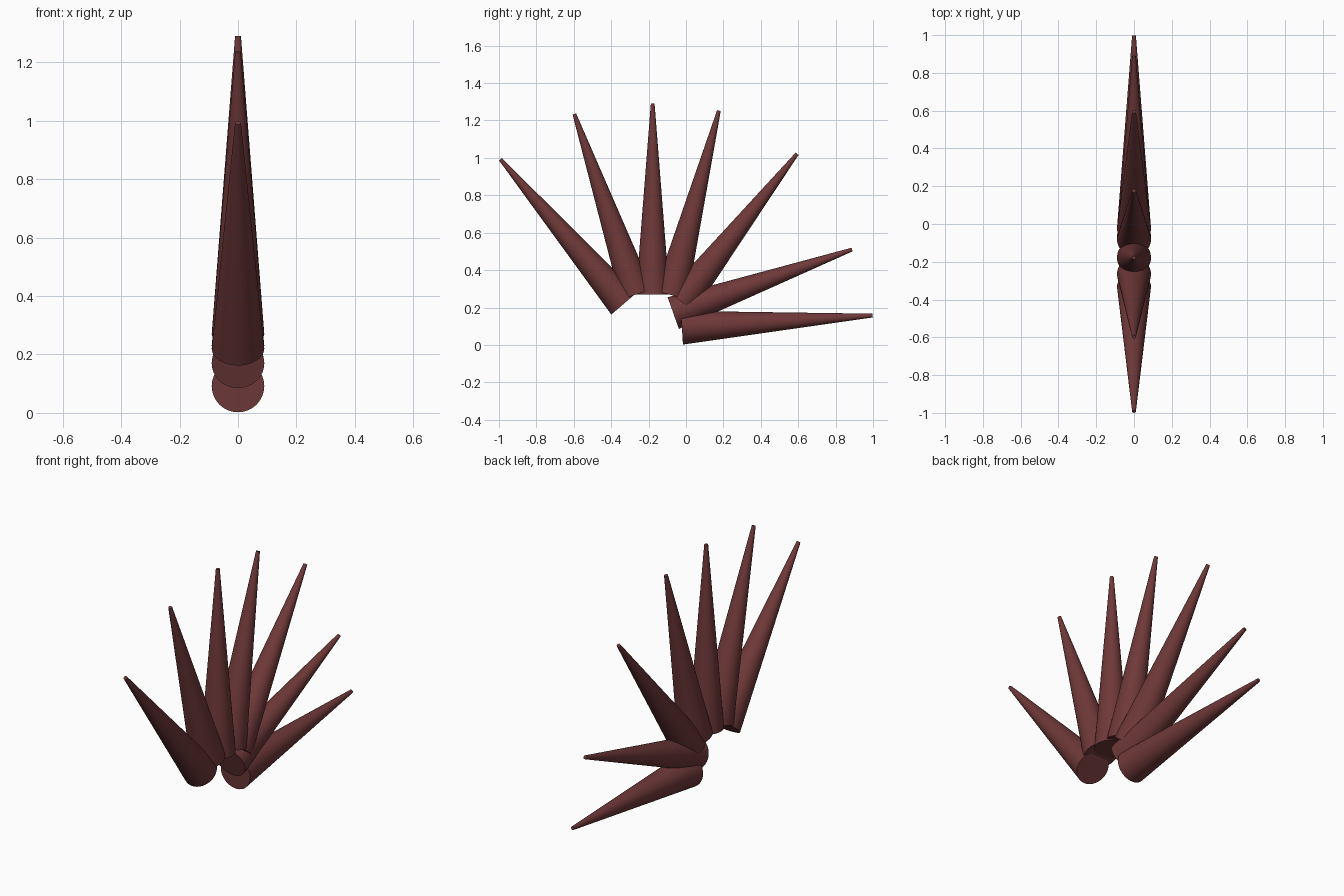
import bpy, math
from mathutils import Vector

if "Cube" in bpy.data.objects:
    bpy.data.objects.remove(bpy.data.objects["Cube"])

BASE_R, TIP_R = 0.09, 0.01

# Dark red shared by every spike
mat = bpy.data.materials.new("dark_red")
mat.diffuse_color = (0.16, 0.04, 0.04, 1)
mat.use_nodes = True
mat.node_tree.nodes["Principled BSDF"].inputs["Base Color"].default_value = mat.diffuse_color


def spike(name, base, tip):
    """Tapered capped cone in the x = 0 plane; base and tip are (y, z) centres."""
    a, b = Vector((0, *base)), Vector((0, *tip))
    axis = b - a
    bpy.ops.mesh.primitive_cone_add(vertices=48, radius1=BASE_R, radius2=TIP_R,
                                    depth=axis.length, location=(a + b) / 2)
    ob = bpy.context.object
    ob.name = name
    ob.rotation_euler = (math.atan2(-axis.y, axis.z), 0, 0)
    ob.data.materials.append(mat)
    bpy.ops.object.shade_smooth_by_angle(angle=math.radians(35))


# Fan of spikes, from the front round to the back
fan = [
    ((-0.331, 0.221), (-0.992, 0.993)),
    ((-0.265, 0.270), (-0.597, 1.235)),
    ((-0.178, 0.270), (-0.178, 1.290)),
    ((-0.080, 0.267), (0.176, 1.253)),
    ((-0.026, 0.231), (0.594, 1.022)),
    ((-0.068, 0.170), (0.888, 0.510)),
    ((-0.022, 0.092), (0.998, 0.157)),
]
for i, (base, tip) in enumerate(fan, 1):
    spike(f"spike_{i}", base, tip)
